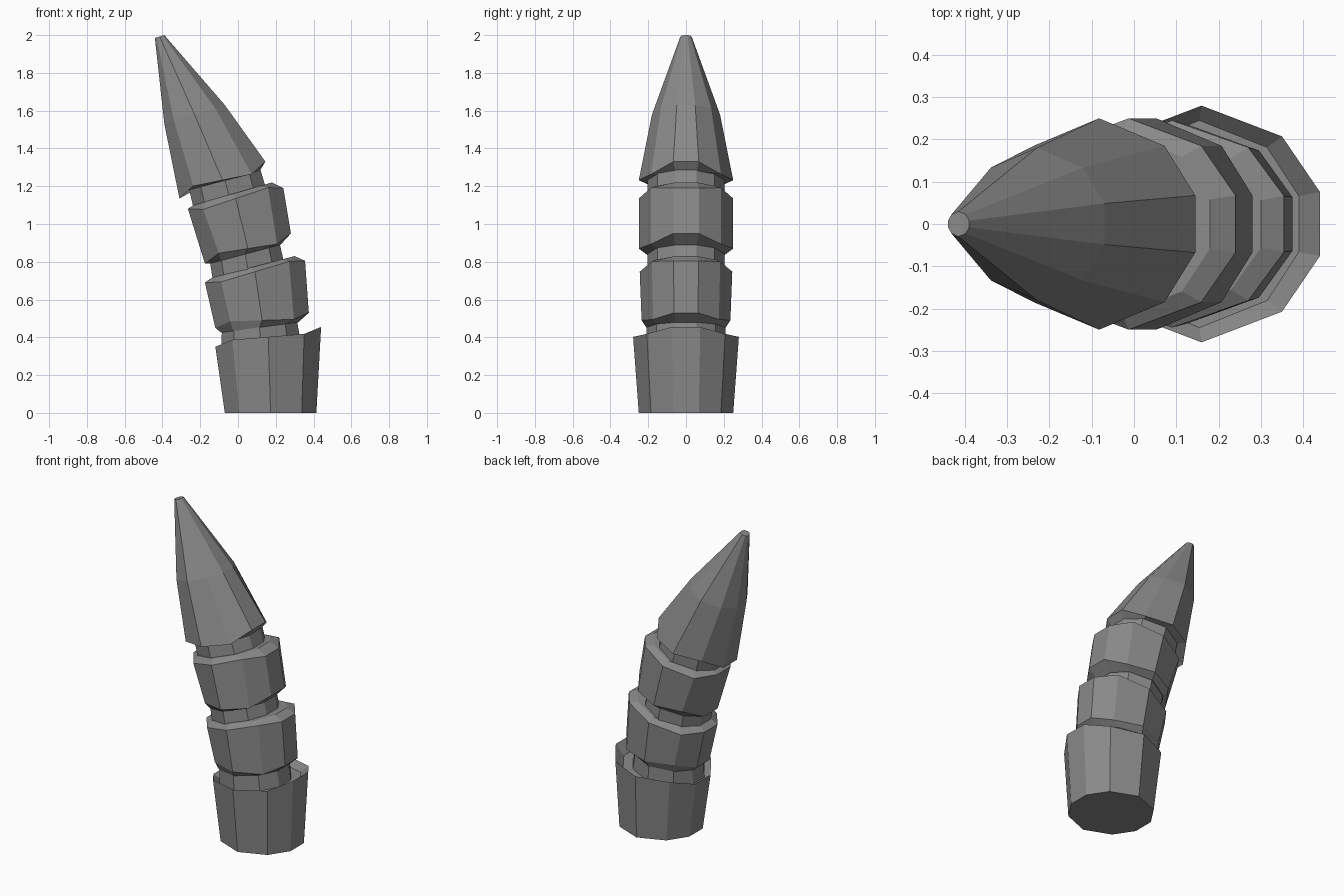
import bpy
import bmesh

if "Cube" in bpy.data.objects:
    bpy.data.objects.remove(bpy.data.objects["Cube"], do_unlink=True)

grey = bpy.data.materials.new("plain grey")
grey.use_nodes = True
colour = (0.25, 0.25, 0.25, 1)
grey.diffuse_color = colour
grey.node_tree.nodes["Principled BSDF"].inputs["Base Color"].default_value = colour

# Five columns across the ten-sided section: (fraction across, width factor, skew sign)
COLUMNS = [(0, 0.27, 0), (0.16, 0.74, 1), (0.5, 1, 0), (0.84, 0.74, -1), (1, 0.27, 0)]


def ring(bm, left, right, half_width, skew=0):
    """Tilted ten-sided ring between two points in the xz plane."""
    points = []
    for fraction, width, sign in COLUMNS:
        x = left[0] + (right[0] - left[0]) * fraction
        z = left[1] + (right[1] - left[1]) * fraction + sign * skew
        points.append((x, half_width * width, z))
    front = [bm.verts.new((x, -y, z)) for x, y, z in points]
    back = [bm.verts.new((x, y, z)) for x, y, z in reversed(points)]
    return front + back


def loft(name, *sections):
    """Closed shell through a stack of rings."""
    bm = bmesh.new()
    rings = [ring(bm, *section) for section in sections]
    for low, high in zip(rings, rings[1:]):
        count = len(low)
        for i in range(count):
            j = (i + 1) % count
            bm.faces.new((low[i], low[j], high[j], high[i]))
    bm.faces.new(list(reversed(rings[0])))
    bm.faces.new(rings[-1])
    bmesh.ops.recalc_face_normals(bm, faces=bm.faces)
    mesh = bpy.data.meshes.new(name)
    bm.to_mesh(mesh)
    bm.free()
    mesh.materials.append(grey)
    obj = bpy.data.objects.new(name, mesh)
    bpy.context.collection.objects.link(obj)
    return obj


# Flared base with a hollowed rim
loft("base_socket",
     ((-0.07, 0), (0.415, 0), 0.25),
     ((-0.12, 0.35), (0.44, 0.455), 0.28, 0.02),
     ((-0.08, 0.33), (0.39, 0.39), 0.245))

# Narrow joints between the segments
loft("lower_joint",
     ((-0.09, 0.29), (0.335, 0.36), 0.21),
     ((-0.085, 0.45), (0.31, 0.5), 0.21))
loft("middle_joint",
     ((-0.13, 0.68), (0.245, 0.79), 0.205),
     ((-0.15, 0.81), (0.22, 0.9), 0.205))
loft("upper_joint",
     ((-0.23, 1.06), (0.145, 1.2), 0.205),
     ((-0.26, 1.19), (0.115, 1.3), 0.205))

# Bevelled barrel segments
loft("lower_segment",
     ((-0.09, 0.425), (0.32, 0.48), 0.21),
     ((-0.12, 0.45), (0.375, 0.53), 0.235, 0.022),
     ((-0.175, 0.69), (0.355, 0.805), 0.245, -0.015),
     ((-0.14, 0.715), (0.3, 0.83), 0.21))
loft("upper_segment",
     ((-0.15, 0.79), (0.225, 0.89), 0.21),
     ((-0.175, 0.79), (0.28, 0.95), 0.25, 0.03),
     ((-0.265, 1.08), (0.24, 1.19), 0.25, -0.02),
     ((-0.235, 1.1), (0.18, 1.22), 0.215))

# Tapered claw tip
loft("claw_tip",
     ((-0.26, 1.18), (0.115, 1.28), 0.21),
     ((-0.31, 1.135), (0.145, 1.33), 0.25, 0.035),
     ((-0.39, 1.53), (-0.07, 1.63), 0.18),
     ((-0.44, 1.985), (-0.39, 2), 0.03))
